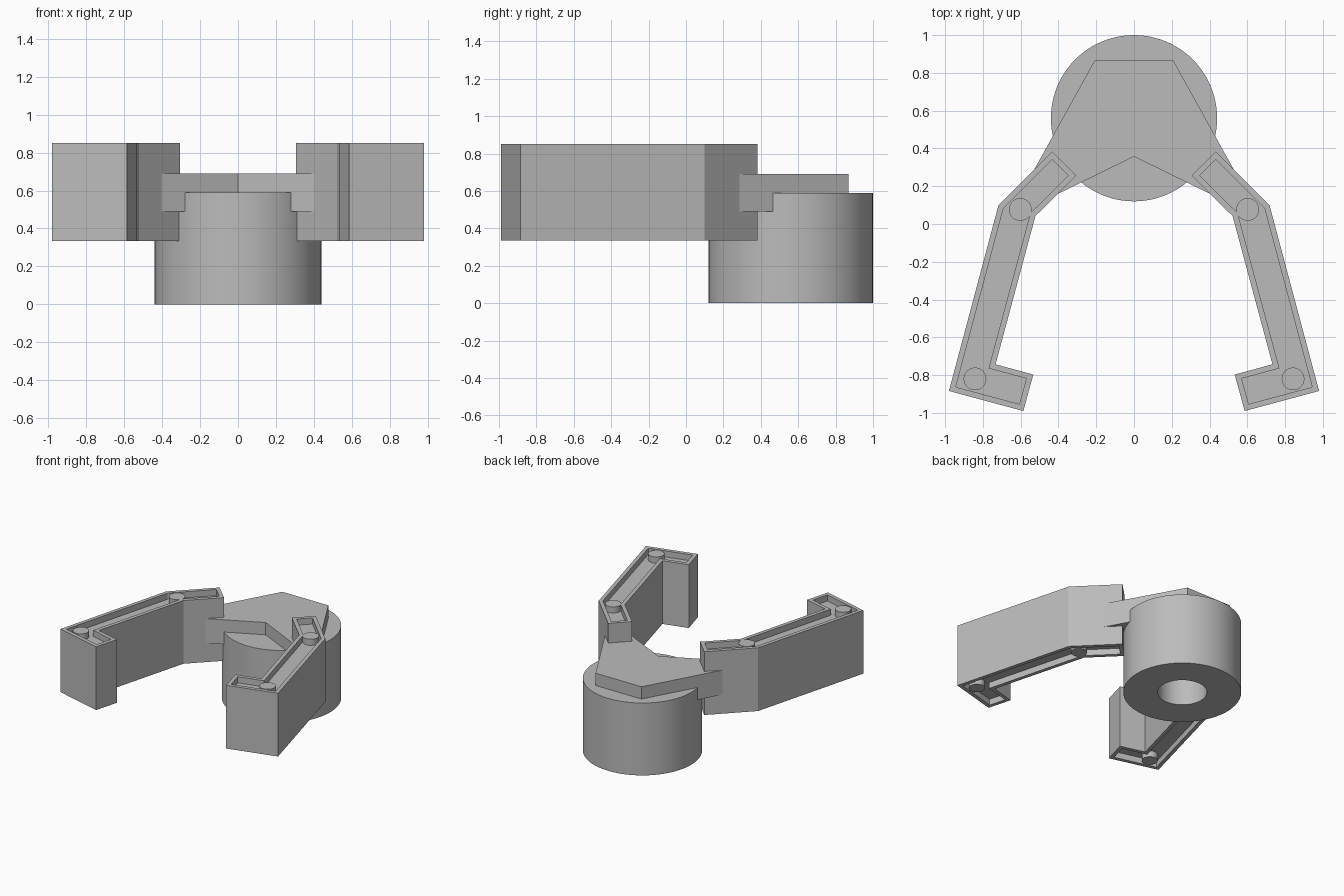
import bpy, bmesh, math
from mathutils import Vector

cube = bpy.data.objects.get("Cube")
if cube:
    bpy.data.objects.remove(cube, do_unlink=True)

grey = bpy.data.materials.new("plain grey")
grey.diffuse_color = (0.5, 0.5, 0.5, 1)
grey.use_nodes = True
grey.node_tree.nodes["Principled BSDF"].inputs["Base Color"].default_value = grey.diffuse_color

ARM_LOW, ARM_HIGH = 0.335, 0.85
WALL, POCKET = 0.03, 0.05
BASE_Y = 0.56


def finish(bm, name, mirrored=False, smooth=False):
    """Turn a bmesh into a named object."""
    bmesh.ops.recalc_face_normals(bm, faces=bm.faces)
    mesh = bpy.data.meshes.new(name)
    bm.to_mesh(mesh)
    bm.free()
    mesh.materials.append(grey)
    obj = bpy.data.objects.new(name, mesh)
    bpy.context.collection.objects.link(obj)
    if mirrored:
        obj.modifiers.new("mirror", 'MIRROR').use_mirror_merge = False
    if smooth:
        bpy.ops.object.select_all(action='DESELECT')
        obj.select_set(True)
        bpy.context.view_layer.objects.active = obj
        bpy.ops.object.shade_smooth_by_angle(angle=math.radians(30))
    return obj


def prism(outline, low, high):
    """Extrude a flat outline upwards."""
    bm = bmesh.new()
    face = bm.faces.new([bm.verts.new((x, y, low)) for x, y in outline])
    top = bmesh.ops.extrude_face_region(bm, geom=[face], use_keep_orig=True)["geom"]
    moved = [v for v in top if isinstance(v, bmesh.types.BMVert)]
    bmesh.ops.translate(bm, verts=moved, vec=(0, 0, high - low))
    bmesh.ops.recalc_face_normals(bm, faces=bm.faces)
    return bm


# Round base with a blind bore underneath, turned from a profile
bm = bmesh.new()
profile = [(0, 0.4), (0.184, 0.4), (0.184, 0), (0.44, 0), (0.44, 0.59), (0, 0.59)]
verts = [bm.verts.new((r, BASE_Y, z)) for r, z in profile]
edges = [bm.edges.new(pair) for pair in zip(verts, verts[1:])]
bmesh.ops.spin(bm, geom=verts + edges, cent=(0, BASE_Y, 0), axis=(0, 0, 1),
               angle=math.tau, steps=96)
bmesh.ops.remove_doubles(bm, verts=bm.verts, dist=0.0001)
finish(bm, "round_base", smooth=True)

# Yoke plate that carries both arms
half = [(0.207, 0.868), (0.545, 0.258), (0.41, 0.156)]
outline = half + [(0, 0.357)] + [(-x, y) for x, y in reversed(half)]
finish(prism(outline, 0.49, 0.69), "yoke_plate")

# Bent arms with a shallow pocket in the top and the bottom
arm = [(0.433, 0.383), (0.718, 0.098), (0.98, -0.884), (0.586, -0.99),
       (0.533, -0.797), (0.733, -0.743), (0.522, 0.042), (0.306, 0.256)]
bm = prism(arm, ARM_LOW, ARM_HIGH)
for face in [f for f in bm.faces if abs(f.normal.z) > 0.9]:
    normal = Vector(face.normal)
    bmesh.ops.inset_region(bm, faces=[face], thickness=WALL, use_even_offset=True)
    floor = bmesh.ops.extrude_discrete_faces(bm, faces=[face])["faces"][0]
    bmesh.ops.translate(bm, verts=floor.verts, vec=normal * -POCKET)
finish(bm, "finger_arms", mirrored=True)

# Pins through the bends of the arms
for name, x, y in (("inner_pins", 0.602, 0.077), ("outer_pins", 0.842, -0.82)):
    bm = bmesh.new()
    bmesh.ops.create_cone(bm, cap_ends=True, segments=40, radius1=0.06, radius2=0.06,
                          depth=ARM_HIGH - ARM_LOW)
    bmesh.ops.translate(bm, verts=bm.verts, vec=(x, y, (ARM_LOW + ARM_HIGH) / 2))
    finish(bm, name, mirrored=True, smooth=True)
